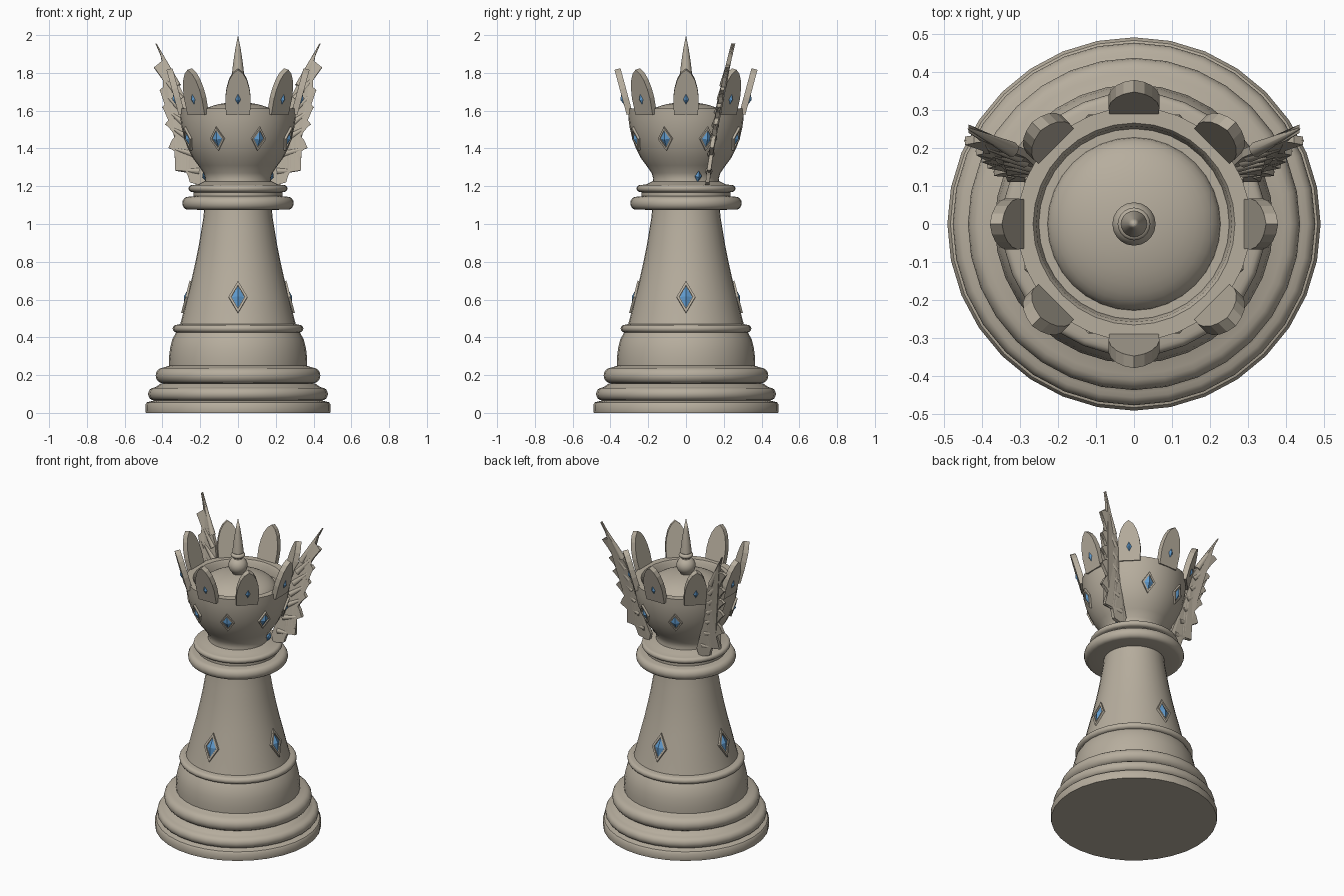
import bpy, bmesh, math
from mathutils import Matrix, Vector

if "Cube" in bpy.data.objects:
    bpy.data.objects.remove(bpy.data.objects["Cube"])


def material(name, rgb):
    m = bpy.data.materials.new(name)
    m.diffuse_color = (*rgb, 1)
    m.use_nodes = True
    m.node_tree.nodes["Principled BSDF"].inputs["Base Color"].default_value = m.diffuse_color
    return m


STONE = material("warm_stone", (0.47, 0.42, 0.34))
BLUE = material("blue_gem", (0.12, 0.33, 0.62))


def finish(name, bm, mat, smooth=None):
    bmesh.ops.recalc_face_normals(bm, faces=bm.faces)
    me = bpy.data.meshes.new(name)
    bm.to_mesh(me)
    bm.free()
    me.materials.append(mat)
    ob = bpy.data.objects.new(name, me)
    bpy.context.collection.objects.link(ob)
    if smooth:
        bpy.ops.object.select_all(action='DESELECT')
        ob.select_set(True)
        bpy.context.view_layer.objects.active = ob
        bpy.ops.object.shade_smooth_by_angle(angle=math.radians(smooth))
    return ob


def lathe(name, profile, segs=32):
    bm = bmesh.new()
    vs = [bm.verts.new((r, 0, z)) for r, z in profile]
    es = [bm.edges.new(p) for p in zip(vs, vs[1:])]
    bmesh.ops.spin(bm, geom=vs + es, cent=(0, 0, 0), axis=(0, 0, 1),
                   angle=math.tau, steps=segs, use_duplicate=False)
    bmesh.ops.remove_doubles(bm, verts=bm.verts, dist=1e-5)
    return finish(name, bm, STONE, 40)


def bead(r, z, depth, h, n=8):
    # half-round moulding, bottom to top, bulging out from r
    return [(r + depth * math.sin(math.pi * i / n), z - h * math.cos(math.pi * i / n))
            for i in range(n + 1)]


def prism(bm, outline, depth, mtx):
    # outline in the local yz plane, thickness along local x
    front = [bm.verts.new(mtx @ Vector((depth / 2, y, z))) for y, z in outline]
    back = [bm.verts.new(mtx @ Vector((-depth / 2, y, z))) for y, z in outline]
    f = [bm.faces.new(front), bm.faces.new(back[::-1])]
    for i in range(len(outline)):
        j = (i + 1) % len(outline)
        bm.faces.new((front[i], back[i], back[j], front[j]))
    bmesh.ops.triangulate(bm, faces=f)


def seat(angle, r, z, tilt):
    # local x points outward, y along the rim, z up the surface
    return (Matrix.Rotation(angle, 4, 'Z') @ Matrix.Translation((r, 0, z))
            @ Matrix.Rotation(tilt, 4, 'Y'))


def gem(name, mtx, w, h, depth):
    bm = bmesh.new()
    rim = [bm.verts.new(mtx @ Vector((0, y, z))) for y, z in ((w, 0), (0, h), (-w, 0), (0, -h))]
    tip = [bm.verts.new(mtx @ Vector((x, 0, 0))) for x in (depth, -depth)]
    for i in range(4):
        for t in tip:
            bm.faces.new((rim[i], rim[(i + 1) % 4], t))
    finish(name, bm, BLUE)


def setting(name, mtx, w, h):
    # raised diamond border around a sunken bed
    bm = bmesh.new()
    k = 0.72
    rings = [(-0.02, 1), (0.008, 1), (0.008, k), (0.0, k)]
    loops = [[bm.verts.new(mtx @ Vector((x, y * s, z * s)))
              for y, z in ((w, 0), (0, h), (-w, 0), (0, -h))] for x, s in rings]
    for a, b in zip(loops, loops[1:]):
        for i in range(4):
            j = (i + 1) % 4
            bm.faces.new((a[i], a[j], b[j], b[i]))
    bm.faces.new(loops[-1])
    bm.faces.new(loops[0])
    finish(name, bm, STONE)
    gem(name + "_gem", mtx, w * 0.66, h * 0.68, 0.016)


# Stepped base with round mouldings
lathe("base", [(0, 0), (0.488, 0), (0.49, 0.01), (0.49, 0.045), (0.482, 0.056), (0.45, 0.064)]
      + bead(0.443, 0.1, 0.033, 0.034) + [(0.43, 0.14), (0.41, 0.155)]
      + bead(0.395, 0.198, 0.041, 0.042) + [(0.365, 0.25), (0.366, 0.29), (0.36, 0.34),
      (0.348, 0.39), (0.328, 0.425)] + bead(0.325, 0.446, 0.021, 0.02) + [(0.305, 0.47), (0, 0.47)])

# Tapered body
lathe("body", [(0, 0.465), (0.307, 0.465), (0.29, 0.53), (0.268, 0.62), (0.245, 0.71), (0.225, 0.8),
               (0.207, 0.89), (0.194, 0.97), (0.184, 1.03), (0.178, 1.09), (0, 1.09)])

# Collar rings
lathe("collar", [(0, 1.075), (0.18, 1.075)] + bead(0.265, 1.11, 0.03, 0.034)
      + [(0.235, 1.147), (0.235, 1.168)] + bead(0.244, 1.188, 0.018, 0.018)
      + [(0.21, 1.21), (0.18, 1.225), (0, 1.225)])

# Crown cup with hollow rim
lathe("cup", [(0, 1.21), (0.18, 1.21), (0.173, 1.24), (0.182, 1.27), (0.21, 1.31), (0.24, 1.35),
              (0.265, 1.4), (0.284, 1.45), (0.298, 1.51), (0.305, 1.56), (0.307, 1.612),
              (0.265, 1.612), (0.257, 1.6), (0.25, 1.55), (0, 1.55)])

# Domed cap and finial
lathe("dome", [(0.235, 1.54)] + [(0.228 * math.cos(a), 1.545 + 0.1 * math.sin(a))
      for a in [i * math.pi / 20 for i in range(10)]] + [(0, 1.645)])
lathe("finial", [(0, 1.63), (0.03, 1.64)]
      + [(0.057 * math.cos(a), 1.695 + 0.054 * math.sin(a))
         for a in [math.radians(d) for d in range(-50, 61, 11)]]
      + bead(0.028, 1.763, 0.015, 0.013) + [(0.034, 1.78), (0.026, 1.85), (0.014, 1.93), (0, 2.0)], 20)

# Leaning pointed battlements, each with a small gem
half = [(0.064, 0), (0.067, 0.09), (0.061, 0.14), (0.047, 0.19), (0.027, 0.225)]
arch = half + [(0, 0.247)] + [(-y, z) for y, z in reversed(half)]
for i in range(8):
    m = seat(i * math.pi / 4, 0.298, 1.582, 0.265)
    bm = bmesh.new()
    prism(bm, arch, 0.033, m)
    finish(f"battlement_{i}", bm, STONE)
    gem(f"battlement_gem_{i}", m @ Matrix.Translation((0.016, 0, 0.085)), 0.015, 0.03, 0.012)
    # diamond settings round the cup
    setting(f"cup_setting_{i}", seat((i + 0.5) * math.pi / 4, 0.285, 1.452, 0.3), 0.041, 0.065)

# Large diamond settings on the body
for i in range(4):
    setting(f"body_setting_{i}", seat(i * math.pi / 2, 0.271, 0.613, -0.255), 0.05, 0.088)

# Scalloped wings: feather tips joined by hollow curves
tips = [(0.434, 1.955), (0.444, 1.83), (0.414, 1.71), (0.4, 1.62), (0.385, 1.53),
        (0.368, 1.405), (0.332, 1.285), (0.255, 1.22)]
dips = [(0.396, 1.84), (0.378, 1.725), (0.363, 1.64), (0.347, 1.56), (0.333, 1.465),
        (0.312, 1.365), (0.277, 1.28)]
inner = [(0.18, 1.2), (0.165, 1.25), (0.19, 1.32), (0.225, 1.42), (0.25, 1.5), (0.268, 1.6),
         (0.285, 1.68), (0.315, 1.74), (0.355, 1.8), (0.395, 1.87)]
outline = []
for i, t in enumerate(tips):
    outline.append(t)
    if i < len(dips):
        d, n = Vector(dips[i]), Vector(tips[i + 1])
        mid = (Vector(t) + d) / 2 + Vector((-0.004, 0))
        low = (d + n) / 2 + Vector((0, 0.008))
        outline += [tuple(mid), tuple(d), tuple(low)]
outline += inner


def wing_y(z):
    return 0.112 + 0.1 * (z - 1.2) + 0.11 * (z - 1.2) ** 2


for side, label in ((1, "right"), (-1, "left")):
    bm = bmesh.new()
    prism(bm, outline, 0.022, Matrix())
    for v in bm.verts:
        off, x, z = v.co
        v.co = (side * x, wing_y(z) + off, z)
    finish(f"{label}_wing", bm, STONE)

    # tapered ribs fanning out to the feather tips
    bm = bmesh.new()
    roots = [(0.32, 1.73), (0.3, 1.66), (0.285, 1.59), (0.27, 1.52), (0.255, 1.45),
             (0.235, 1.37), (0.205, 1.28)]
    for (ax, az), (bx, bz) in zip(roots, tips):
        a = Vector((side * ax, wing_y(az), az))
        b = Vector((side * bx, wing_y(bz), bz))
        d = b - a
        bmesh.ops.create_cone(bm, cap_ends=True, segments=8, radius1=0.02, radius2=0.003,
                              depth=d.length, matrix=Matrix.Translation((a + b) / 2)
                              @ d.to_track_quat('Z', 'Y').to_matrix().to_4x4())
    finish(f"{label}_wing_ribs", bm, STONE, 50)

    # gem at the wing root
    ang = math.atan2(0.065, side * 0.175)
    gem(f"{label}_wing_gem", seat(ang, 0.187, 1.252, 0.3), 0.02, 0.032, 0.016)
